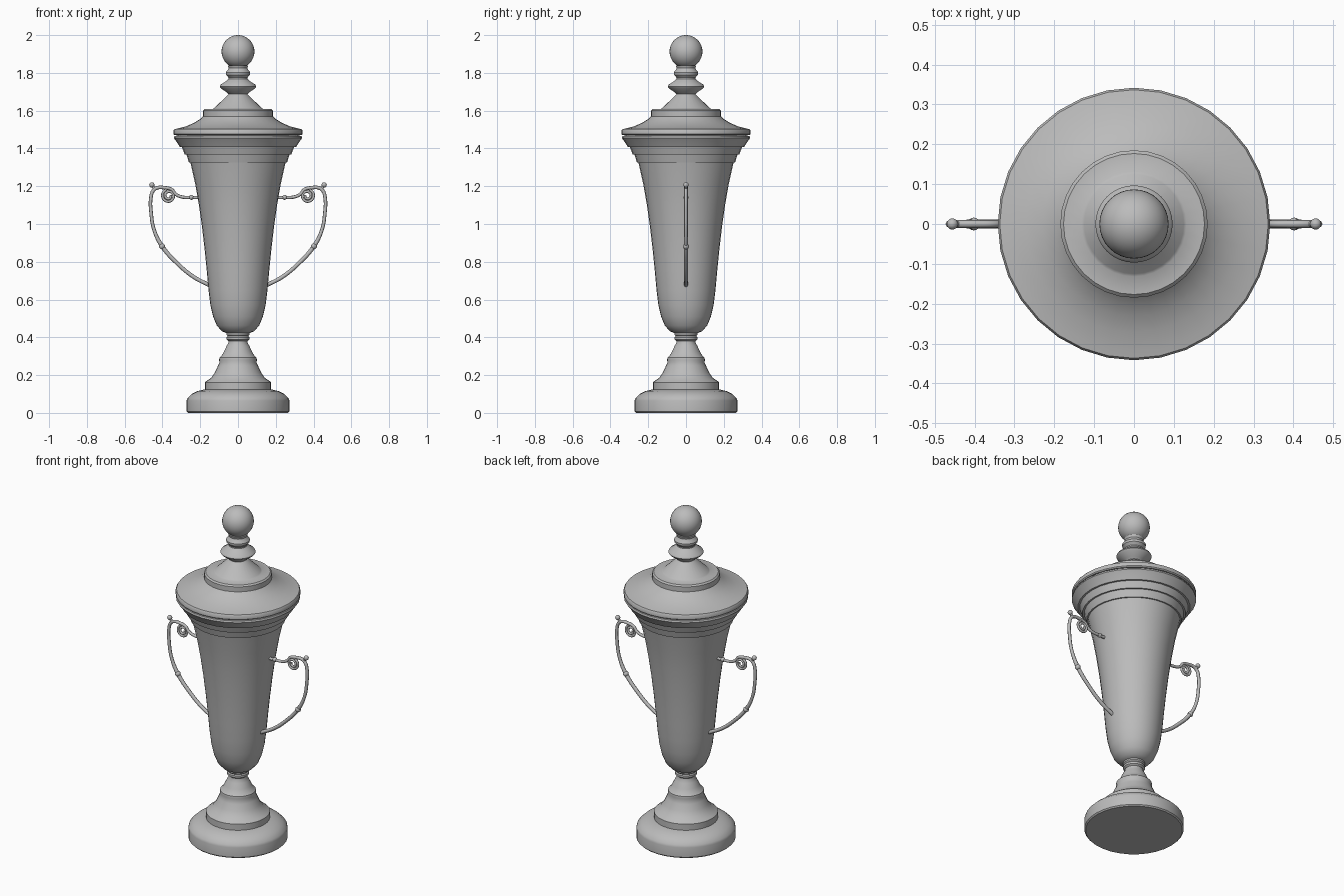
import bpy
import math
from mathutils import Vector

cube = bpy.data.objects.get("Cube")
if cube:
    bpy.data.objects.remove(cube, do_unlink=True)

metal = bpy.data.materials.new("grey metal")
metal.use_nodes = True
metal.diffuse_color = (0.5, 0.5, 0.5, 1)
metal.node_tree.nodes["Principled BSDF"].inputs["Base Color"].default_value = (0.5, 0.5, 0.5, 1)


def finish(obj, name, angle=35):
    obj.name = name
    obj.data.materials.clear()
    obj.data.materials.append(metal)
    bpy.ops.object.select_all(action="DESELECT")
    obj.select_set(True)
    bpy.context.view_layer.objects.active = obj
    bpy.ops.object.shade_smooth_by_angle(angle=math.radians(angle))


def lathe(name, profile, sides=32):
    """Turn a (radius, height) profile, listed bottom to top, around z."""
    verts, faces = [], []
    for r, z in profile:
        for i in range(sides):
            a = math.tau * i / sides
            verts.append((r * math.cos(a), r * math.sin(a), z))
    for k in range(len(profile) - 1):
        for i in range(sides):
            j = (i + 1) % sides
            faces.append((k * sides + i, k * sides + j,
                          (k + 1) * sides + j, (k + 1) * sides + i))
    faces.append(tuple(reversed(range(sides))))
    faces.append(tuple(range(len(verts) - sides, len(verts))))
    mesh = bpy.data.meshes.new(name)
    mesh.from_pydata(verts, [], faces)
    obj = bpy.data.objects.new(name, mesh)
    bpy.context.collection.objects.link(obj)
    finish(obj, name)


def ball(name, centre, radius, segments=16, rings=10):
    bpy.ops.mesh.primitive_uv_sphere_add(segments=segments, ring_count=rings,
                                         radius=radius, location=centre)
    finish(bpy.context.object, name, 60)


def tube(name, points, side, radius, taper=None):
    """Round rod through (x, z) points on one side of the cup."""
    data = bpy.data.curves.new(name, "CURVE")
    data.dimensions = "3D"
    data.bevel_depth = radius
    data.bevel_resolution = 2
    data.resolution_u = 6
    data.use_fill_caps = True
    spline = data.splines.new("BEZIER")
    spline.bezier_points.add(len(points) - 1)
    for i, (p, (x, z)) in enumerate(zip(spline.bezier_points, points)):
        p.co = Vector((side * x, 0, z))
        p.handle_left_type = p.handle_right_type = "AUTO"
        p.radius = taper[i] if taper else 1
    obj = bpy.data.objects.new(name, data)
    bpy.context.collection.objects.link(obj)
    bpy.ops.object.select_all(action="DESELECT")
    obj.select_set(True)
    bpy.context.view_layer.objects.active = obj
    bpy.ops.object.convert(target="MESH")
    finish(bpy.context.object, name, 60)


# Stepped foot and waisted stem
lathe("foot", [(.265, 0), (.272, .007), (.272, .065), (.268, .078), (.245, .1),
               (.215, .115), (.175, .125)])
lathe("stem", [(.175, .12), (.175, .162), (.165, .17), (.142, .185), (.122, .215),
               (.106, .25), (.098, .268), (.1, .28), (.098, .293), (.085, .305),
               (.074, .325), (.06, .355), (.05, .372), (.05, .38), (.06, .388),
               (.06, .4), (.055, .406), (.06, .413), (.06, .425)])

# Flared bowl with three stepped bands under the rim
lathe("bowl", [(.05, .418), (.085, .432), (.112, .462), (.132, .51), (.146, .57),
               (.156, .65), (.165, .75), (.176, .86), (.19, .98), (.207, 1.1),
               (.226, 1.21), (.252, 1.326)])
lathe("rim_bands", [(.25, 1.326), (.26, 1.326), (.273, 1.369), (.283, 1.369),
                    (.297, 1.408), (.308, 1.408), (.327, 1.438), (.34, 1.455),
                    (.337, 1.465), (.32, 1.47)])

# Lid with raised collar and finial
lathe("lid", [(.32, 1.47), (.337, 1.47), (.342, 1.476), (.342, 1.494), (.337, 1.502),
              (.318, 1.506), (.272, 1.518), (.23, 1.537), (.2, 1.556), (.185, 1.57)])
lathe("lid_collar", [(.185, 1.56), (.185, 1.6), (.177, 1.608), (.132, 1.61),
                     (.125, 1.615), (.057, 1.68), (.047, 1.69)])
lathe("finial_neck", [(.047, 1.685), (.06, 1.697), (.09, 1.718), (.097, 1.728),
                      (.092, 1.738), (.062, 1.757), (.05, 1.768), (.05, 1.775),
                      (.064, 1.79), (.065, 1.803), (.055, 1.815), (.05, 1.825),
                      (.055, 1.84)])
ball("finial_ball", (0, 0, 1.913), .087, 32, 20)

# Scrolled handles, one on each side
for side, label in ((1, "left"), (-1, "right")):
    tube(label + "_handle_arm",
         [(.15, .675), (.235, .72), (.32, .79), (.4, .88), (.443, .965),
          (.46, 1.06), (.461, 1.14), (.448, 1.178), (.425, 1.192), (.39, 1.192),
          (.35, 1.182), (.33, 1.158), (.3, 1.144), (.25, 1.14), (.19, 1.14)],
         side, .0095, [1.1] * 3 + [1.2] + [1] * 6 + [.9] * 5)
    spiral = []
    for i in range(15):
        a = 1.2 - i * math.pi / 4
        r = .036 - i * .0018
        spiral.append((.367 + r * math.cos(a), 1.149 + r * math.sin(a)))
    tube(label + "_handle_scroll", spiral, side, .007)
    tube(label + "_handle_tip", [(.44, 1.185), (.452, 1.2)], side, .008)
    ball(label + "_tip_bead", (side * .456, 0, 1.207), .014)
    ball(label + "_arm_bead", (side * .402, 0, .882), .016)
    ball(label + "_upper_bead", (side * .247, 0, 1.141), .013)
